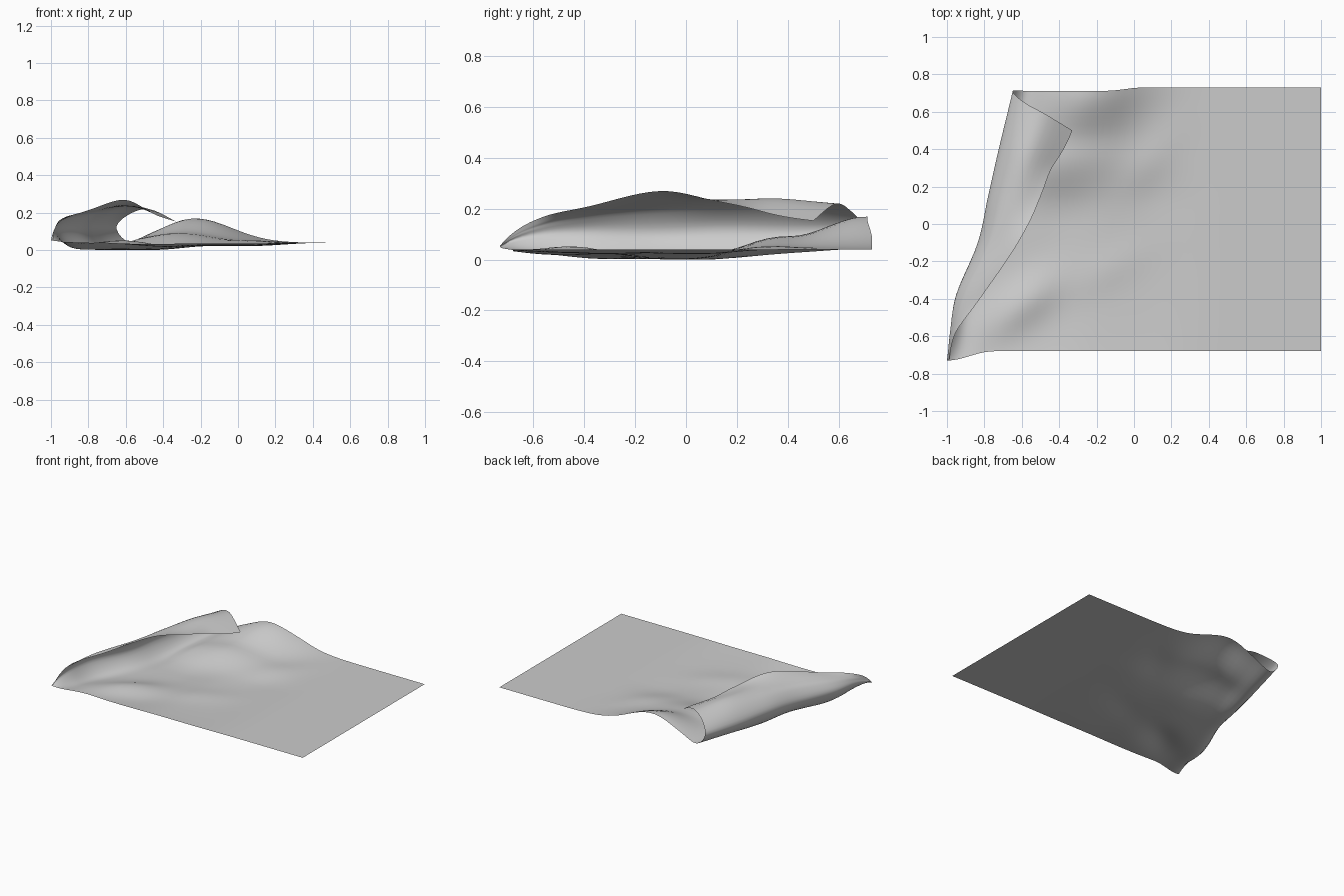
import bpy
import bmesh
import math

cube = bpy.data.objects.get("Cube")
if cube:
    bpy.data.objects.remove(cube)


def smooth(t):
    t = max(0.0, min(1.0, t))
    return t * t * (3 - 2 * t)


def lerp(a, b, t):
    return a + (b - a) * t


def catmull(points, t):
    """Smooth curve through evenly spaced control tuples; t counts control points."""
    last = len(points) - 1
    i = min(int(t), last - 1)
    u = t - i
    p, q, r, s = (points[max(0, min(last, i + k))] for k in (-1, 0, 1, 2))
    return tuple(
        b + 0.5 * u * (c - a + u * (2 * a - 5 * b + 4 * c - d + u * (3 * (b - c) + d - a)))
        for a, b, c, d in zip(p, q, r, s))


def ridge(x, y, cx, cy, angle, length, width):
    """Soft elongated swelling in the cloth."""
    ca, sa = math.cos(angle), math.sin(angle)
    dx, dy = x - cx, y - cy
    along, across = dx * ca + dy * sa, dy * ca - dx * sa
    return math.exp(-(along / length) ** 2 - (across / width) ** 2)


def floor_height(x, y):
    """Height of the part of the sheet that lies on the ground."""
    sag = 0.018 * smooth((0.45 - x) / 0.4) + 0.02 * smooth((-0.15 - x) / 0.3)
    sag *= (1 - min(1, abs(y / 0.72)) ** 3) * (1 - 0.7 * smooth((y - 0.1) / 0.25))
    # Hump under the back edge, steeper on its left side
    crest = -0.23 + 0.3 * (y - 0.73)
    height = 0.06 * smooth(y / 0.4) + 0.07 * smooth((y - 0.42) / 0.3)
    hump = height * math.exp(-((x - crest) / (0.28 if x > crest else 0.24)) ** 2)
    folds = 0.042 * ridge(x, y, -0.6, -0.43, 0.7, 0.25, 0.11)
    folds += 0.012 * ridge(x, y, 0.08, 0.33, 0.9, 0.25, 0.1)
    folds += 0.01 * ridge(x, y, -0.15, -0.25, 0.5, 0.25, 0.1)
    return 0.05 - sag + hump + folds


# Stations along the rolled edge:
# depth, bulge x, flap tip x, underside, bulge, flap and tip heights
STATIONS = [
    (-0.68, -0.995, -0.99, 0.055, 0.062, 0.064, 0.066),
    (-0.58, -0.98, -0.955, 0.04, 0.10, 0.15, 0.17),
    (-0.38, -0.95, -0.81, 0.022, 0.11, 0.20, 0.22),
    (-0.10, -0.835, -0.62, 0.025, 0.11, 0.235, 0.28),
    (0.15, -0.78, -0.50, 0.02, 0.12, 0.245, 0.235),
    (0.45, -0.715, -0.43, 0.04, 0.12, 0.25, 0.195),
    (0.73, -0.65, -0.33, 0.055, 0.13, 0.23, 0.163),
]
ROWS, FLAT, CURL = 42, 36, 24


def section(row):
    """One strip of the sheet, from the flat edge round the curl to the flap tip."""
    y, left, tip, under, bulge, top, end = catmull(STATIONS, row / ROWS * (len(STATIONS) - 1))
    inner = left + 0.2
    pull = 0.23 * smooth((y - 0.1) / 0.63)
    corner = 0.05 * (1 - smooth((y + 0.68) / 0.12))

    # The back edge is drawn in slightly where the cloth humps up
    drawn_in = 0.018 * smooth((y - 0.3) / 0.43)
    flat = []
    for i in range(FLAT + 1):
        x = lerp(1.0, inner, i / FLAT)
        flat.append((x, y - drawn_in * smooth((0.05 - x) / 0.2), floor_height(x, y)))

    # The curl starts on the sheet, swells out left and folds back over
    curl = [
        flat[-1],
        (left + 0.07, y - drawn_in, under),
        (left, y - 0.09 * pull, bulge),
        (lerp(left, tip, 0.2), y - 0.35 * pull, lerp(bulge, top, 0.7)),
        (lerp(left, tip, 0.55), y - 0.62 * pull, top),
        (tip, y - pull, end),
    ]
    path = [flat[-4]] + curl
    rolled = [catmull(path, 1 + 5 * j / CURL) for j in range(1, CURL + 1)]
    return [(x, py - corner * smooth((-0.75 - x) / 0.25), z) for x, py, z in flat + rolled]


# Sheet surface
bm = bmesh.new()
grid = [[bm.verts.new(p) for p in section(r)] for r in range(ROWS + 1)]
for near, far in zip(grid, grid[1:]):
    for k in range(len(near) - 1):
        bm.faces.new((near[k + 1], near[k], far[k], far[k + 1]))

# Rest the lowest fold on the ground
lowest = min(v.co.z for v in bm.verts)
for v in bm.verts:
    v.co.z -= lowest
for f in bm.faces:
    f.smooth = True

mesh = bpy.data.meshes.new("folded_sheet")
bm.to_mesh(mesh)
bm.free()
sheet = bpy.data.objects.new("folded_sheet", mesh)
bpy.context.collection.objects.link(sheet)

# Plain cloth colour
GREY = (0.6, 0.6, 0.6, 1.0)
cloth = bpy.data.materials.new("light_grey_cloth")
cloth.use_nodes = True
cloth.diffuse_color = GREY
cloth.node_tree.nodes["Principled BSDF"].inputs["Base Color"].default_value = GREY
mesh.materials.append(cloth)
